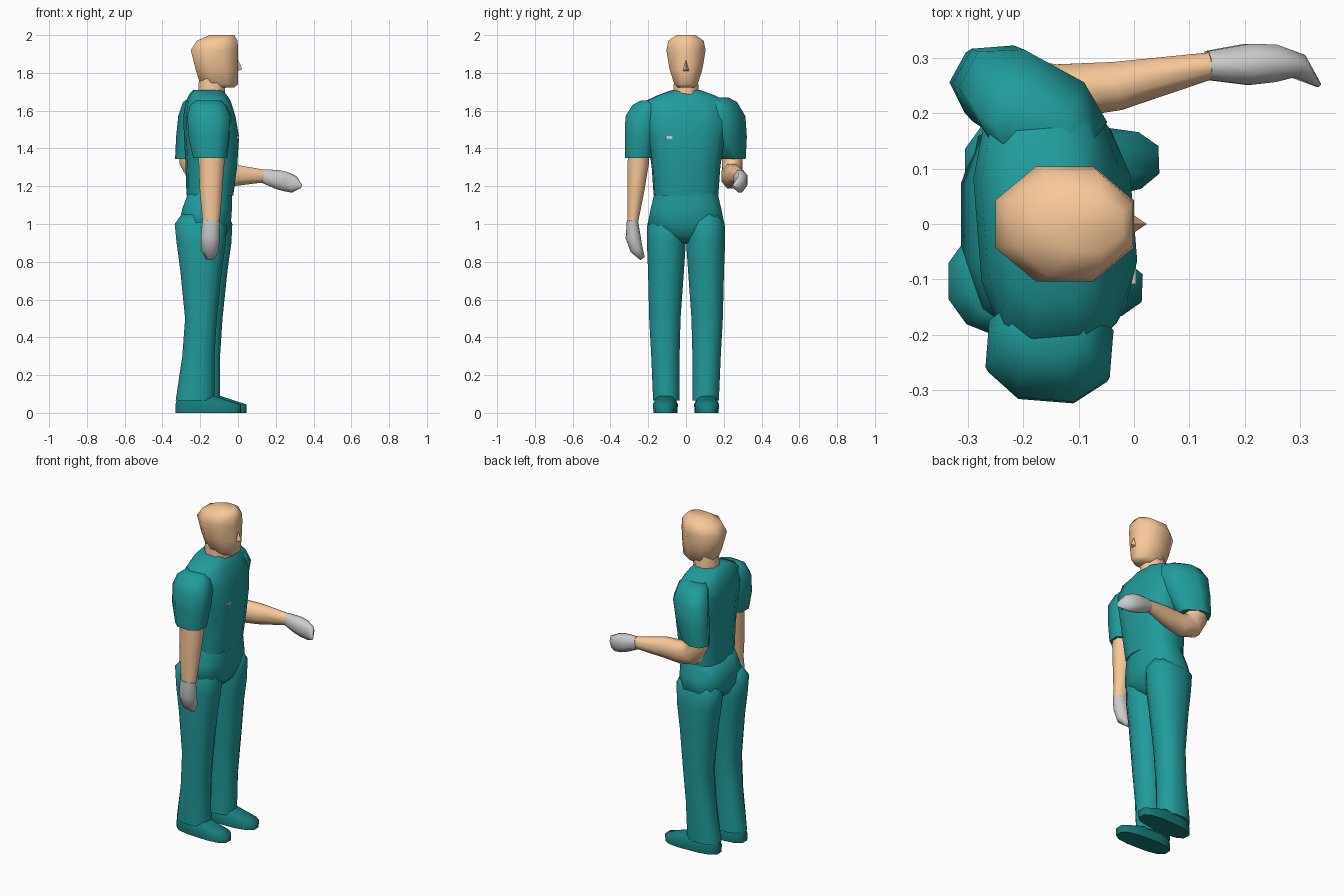
import bpy, bmesh, math
from mathutils import Vector

if "Cube" in bpy.data.objects:
    bpy.data.objects.remove(bpy.data.objects["Cube"])


def material(name, rgb):
    m = bpy.data.materials.new(name)
    m.diffuse_color = (*rgb, 1)
    m.use_nodes = True
    m.node_tree.nodes["Principled BSDF"].inputs["Base Color"].default_value = m.diffuse_color
    return m


SCRUBS = material("scrubs teal", (0.015, 0.33, 0.33))
SHOE = material("shoe teal", (0.008, 0.20, 0.20))
SKIN = material("skin", (0.95, 0.58, 0.32))


def finish(name, bm, mat, angle=70):
    bmesh.ops.recalc_face_normals(bm, faces=bm.faces)
    me = bpy.data.meshes.new(name)
    bm.to_mesh(me)
    bm.free()
    ob = bpy.data.objects.new(name, me)
    bpy.context.collection.objects.link(ob)
    if mat:
        me.materials.append(mat)
    bpy.ops.object.select_all(action='DESELECT')
    ob.select_set(True)
    bpy.context.view_layer.objects.active = ob
    bpy.ops.object.shade_smooth_by_angle(angle=math.radians(angle))
    return ob


def skin_rings(name, rings, mat):
    bm = bmesh.new()
    vs = [[bm.verts.new(p) for p in r] for r in rings]
    n = len(vs[0])
    for a, b in zip(vs, vs[1:]):
        for i in range(n):
            bm.faces.new((a[i], a[(i + 1) % n], b[(i + 1) % n], b[i]))
    bm.faces.new(vs[0])
    bm.faces.new(vs[-1])
    return finish(name, bm, mat)


def unit_ring(n, p):
    # rounded-box outline whose corners reach exactly +-1
    k = math.cos(math.pi / n) ** (2 / p)
    f = lambda c: math.copysign(abs(c) ** (2 / p), c) / k
    angs = [(i + 0.5) * 2 * math.pi / n for i in range(n)]
    return [(f(math.cos(a)), f(math.sin(a))) for a in angs]


def stack(name, levels, mat, n=12, p=2.3, yaw=0):
    """Level rings: (z, x back, x front, y centre, y half width)."""
    c, s = math.cos(yaw), math.sin(yaw)
    rings = []
    for z, x0, x1, cy, ry in levels:
        rx, cx = (x1 - x0) / 2, (x0 + x1) / 2
        rings.append([Vector((cx + u * rx * c - v * ry * s, cy + u * rx * s + v * ry * c, z))
                      for u, v in unit_ring(n, p)])
    return skin_rings(name, rings, mat)


def limb(name, path, mat, n=8):
    """Rings square to a path: (x, y, z, half width across, half depth)."""
    pts = [Vector(q[:3]) for q in path]
    rings = []
    for i, q in enumerate(path):
        t = (pts[min(i + 1, len(pts) - 1)] - pts[max(i - 1, 0)]).normalized()
        u = Vector((0, 1, 0))
        u = (u - t * u.dot(t)).normalized()
        w = t.cross(u)
        rings.append([pts[i] + u * a * q[3] + w * b * q[4] for a, b in unit_ring(n, 2)])
    return skin_rings(name, rings, mat)


# Head, nose and neck
stack("head", [(1.722, -.16, -.02, 0, .042), (1.74, -.2, .0, 0, .062), (1.82, -.225, .0, 0, .087),
               (1.92, -.25, .0, 0, .104), (1.97, -.218, -.002, 0, .094), (2.0, -.15, -.02, 0, .05)],
      SKIN, n=8, p=2)
bm = bmesh.new()
base = [bm.verts.new(c) for c in ((-.012, -.024, 1.805), (-.012, .024, 1.805), (-.005, 0, 1.88))]
tip = bm.verts.new((.023, 0, 1.82))
bm.faces.new(base)
for i in range(3):
    bm.faces.new((base[i], base[(i + 1) % 3], tip))
finish("nose", bm, SKIN)
stack("neck", [(1.64, -.21, -.06, 0, .068), (1.70, -.212, -.07, 0, .068), (1.78, -.205, -.06, 0, .062)],
      SKIN, n=8, p=2)

# Scrub top: sloping shoulders, then down to the waist
stack("torso", [(1.71, -.235, -.085, 0, .07), (1.685, -.255, -.065, 0, .14), (1.65, -.27, -.045, 0, .215),
                (1.57, -.283, -.02, 0, .235), (1.46, -.28, .0, 0, .20), (1.30, -.272, -.01, 0, .178),
                (1.15, -.268, -.03, 0, .168)], SCRUBS, p=2.8, yaw=.08)
stack("hips", [(1.16, -.266, -.032, 0, .168), (1.08, -.295, -.032, 0, .187), (1.0, -.312, -.038, 0, .203),
               (.94, -.28, -.06, 0, .12), (.90, -.23, -.10, 0, .04)], SCRUBS, p=2.6)

# Name tag
bpy.ops.mesh.primitive_cube_add(size=1, location=(-.006, -.083, 1.458))
tag = bpy.context.object
tag.name = "name_tag"
tag.scale = (.02, .05, .014)

# Trouser legs and shoes, left one set slightly forward
for side, label, dx in ((-1, "right", 0), (1, "left", .03)):
    leg = [(1.05, -.30, -.08, .095, .085), (1.0, -.335, -.06, .103, .102), (.9, -.325, -.065, .104, .103),
           (.75, -.305, -.086, .106, .095), (.5, -.28, -.112, .112, .083), (.3, -.295, -.125, .109, .075),
           (.065, -.33, -.125, .104, .07)]
    stack(label + "_trouser_leg", [(z, a + dx, b + dx, side * y, r) for z, a, b, y, r in leg], SCRUBS)
    shoe = [(0, -.33, .015, .109, .06), (.045, -.33, .015, .109, .064), (.065, -.325, -.05, .109, .055),
            (.09, -.315, -.125, .107, .045)]
    stack(label + "_shoe", [(z, a + dx, b + dx, side * y, r) for z, a, b, y, r in shoe], SHOE, p=2.8,
          yaw=side * .04)

# Right arm hanging straight down
stack("right_sleeve", [(1.655, -.22, -.09, -.18, .055), (1.63, -.25, -.065, -.205, .075),
                       (1.57, -.265, -.04, -.225, .092), (1.46, -.26, -.045, -.238, .082),
                       (1.35, -.235, -.06, -.249, .071)], SCRUBS, n=8, yaw=-.08)
limb("right_forearm", [(-.145, -.25, 1.42, .055, .07), (-.14, -.253, 1.32, .056, .068),
                       (-.143, -.265, 1.18, .045, .06), (-.142, -.283, 1.0, .027, .044)], SKIN)
limb("right_glove", [(-.142, -.284, 1.02, .029, .046), (-.147, -.28, .93, .04, .05),
                     (-.148, -.262, .865, .034, .046), (-.148, -.23, .817, .014, .022)], None)

# Left arm bent forward at the elbow
stack("left_sleeve", [(1.67, -.25, -.11, .165, .05), (1.645, -.29, -.07, .185, .07),
                      (1.57, -.315, -.05, .215, .08), (1.46, -.325, -.085, .227, .078),
                      (1.345, -.33, -.14, .237, .066)], SCRUBS, n=8, yaw=-.5)
limb("left_forearm", [(-.24, .242, 1.42, .054, .066), (-.245, .245, 1.33, .055, .066),
                      (-.215, .245, 1.27, .052, .066), (-.14, .238, 1.252, .05, .064),
                      (-.03, .249, 1.258, .044, .058), (.14, .286, 1.254, .024, .033)], SKIN)
limb("left_glove", [(.132, .286, 1.254, .026, .036), (.205, .288, 1.237, .037, .05),
                    (.25, .29, 1.225, .034, .052), (.295, .285, 1.21, .022, .045),
                    (.334, .25, 1.2, .004, .01)], None)
